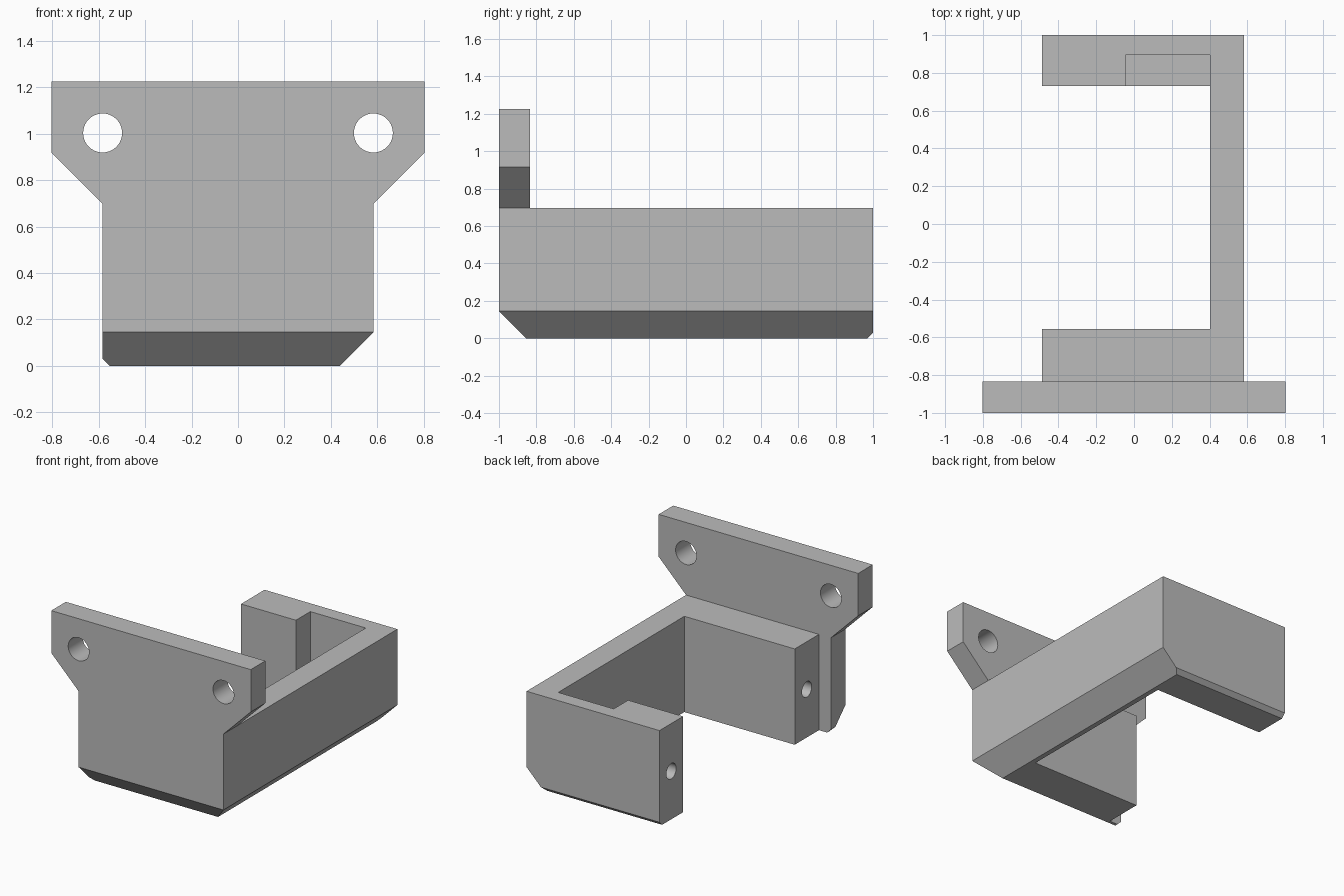
import bpy, bmesh, math
from mathutils import Vector

if "Cube" in bpy.data.objects:
    bpy.data.objects.remove(bpy.data.objects["Cube"])

grey = bpy.data.materials.new("plain grey")
grey.diffuse_color = (0.5, 0.5, 0.5, 1)
grey.use_nodes = True
grey.node_tree.nodes["Principled BSDF"].inputs["Base Color"].default_value = grey.diffuse_color

W, H = 0.583, 0.697          # half width and height of the bracket body
BIG, SMALL = 0.145, 0.03     # bottom chamfer sizes


def prism(name, points, direction):
    """Extrude a closed outline along a direction."""
    bm = bmesh.new()
    face = bm.faces.new([bm.verts.new(p) for p in points])
    ext = bmesh.ops.extrude_face_region(bm, geom=[face])
    verts = [g for g in ext["geom"] if isinstance(g, bmesh.types.BMVert)]
    bmesh.ops.translate(bm, verts=verts, vec=direction)
    bmesh.ops.recalc_face_normals(bm, faces=bm.faces)
    mesh = bpy.data.meshes.new(name)
    bm.to_mesh(mesh)
    bm.free()
    mesh.materials.append(grey)
    ob = bpy.data.objects.new(name, mesh)
    bpy.context.collection.objects.link(ob)
    return ob


def chamfer(ob, side, edge, size):
    """Slice a 45 degree chamfer off the bottom edge on one side."""
    side = Vector(side)
    bm = bmesh.new()
    bm.from_mesh(ob.data)
    cut = bmesh.ops.bisect_plane(
        bm, geom=bm.verts[:] + bm.edges[:] + bm.faces[:], dist=1e-5,
        plane_co=side * edge + Vector((0, 0, size)),
        plane_no=side - Vector((0, 0, 1)), clear_outer=True)
    rim = [g for g in cut["geom_cut"] if isinstance(g, bmesh.types.BMEdge)]
    bmesh.ops.holes_fill(bm, edges=rim, sides=0)
    bmesh.ops.recalc_face_normals(bm, faces=bm.faces)
    bm.to_mesh(ob.data)
    bm.free()


def drill(ob, center, radius, depth, rotation):
    """Cut a round hole with a hidden cylinder."""
    bpy.ops.mesh.primitive_cylinder_add(vertices=40, radius=radius, depth=depth,
                                        location=center, rotation=rotation)
    cutter = bpy.context.object
    cutter.name = "hole_cutter"
    cutter.data.materials.append(grey)
    cutter.hide_render = True
    cutter.hide_set(True)
    cutter.display_type = 'WIRE'
    mod = ob.modifiers.new("hole", 'BOOLEAN')
    mod.operation = 'DIFFERENCE'
    mod.solver = 'EXACT'
    mod.object = cutter
    bpy.context.view_layer.objects.active = ob
    bpy.ops.object.select_all(action='DESELECT')
    ob.select_set(True)
    bpy.ops.object.modifier_apply(modifier=mod.name)
    bpy.data.objects.remove(cutter)


# front mounting plate with widened ears
half = [(W, 0), (W, H), (0.803, 0.917), (0.803, 1.225)]
outline = half + [(-x, z) for x, z in reversed(half)]
plate = prism("mounting_plate", [(x, -1, z) for x, z in outline], (0, 0.167, 0))
chamfer(plate, (0, -1, 0), 1, BIG)
chamfer(plate, (1, 0, 0), W, BIG)
chamfer(plate, (-1, 0, 0), W, SMALL)
for s in (-1, 1):
    drill(plate, (s * W, -0.92, 1.003), 0.084, 0.6, (math.pi / 2, 0, 0))

# C-shaped body: front arm, side wall and stepped rear arm
plan = [(-0.487, -0.833), (W, -0.833), (W, 1), (-0.487, 1), (-0.487, 0.73),
        (-0.045, 0.73), (-0.045, 0.895), (0.402, 0.895), (0.402, -0.555),
        (-0.487, -0.555)]
body = prism("bracket_body", [(x, y, 0) for x, y in plan], (0, 0, H))
chamfer(body, (1, 0, 0), W, BIG)
chamfer(body, (0, 1, 0), 1, SMALL)

# screw holes in the arm ends
for y in (-0.694, 0.865):
    drill(body, (-0.487, y, 0.35), 0.056, 0.6, (0, math.pi / 2, 0))

# thin floor closing the recess of the rear arm
prism("recess_floor", [(-0.045, 0.73, 0), (0.402, 0.73, 0),
                       (0.402, 0.895, 0), (-0.045, 0.895, 0)], (0, 0, 0.006))

# smooth only the hole walls
for ob in (plate, body):
    bpy.ops.object.select_all(action='DESELECT')
    ob.select_set(True)
    bpy.context.view_layer.objects.active = ob
    bpy.ops.object.shade_smooth_by_angle(angle=math.radians(30))
